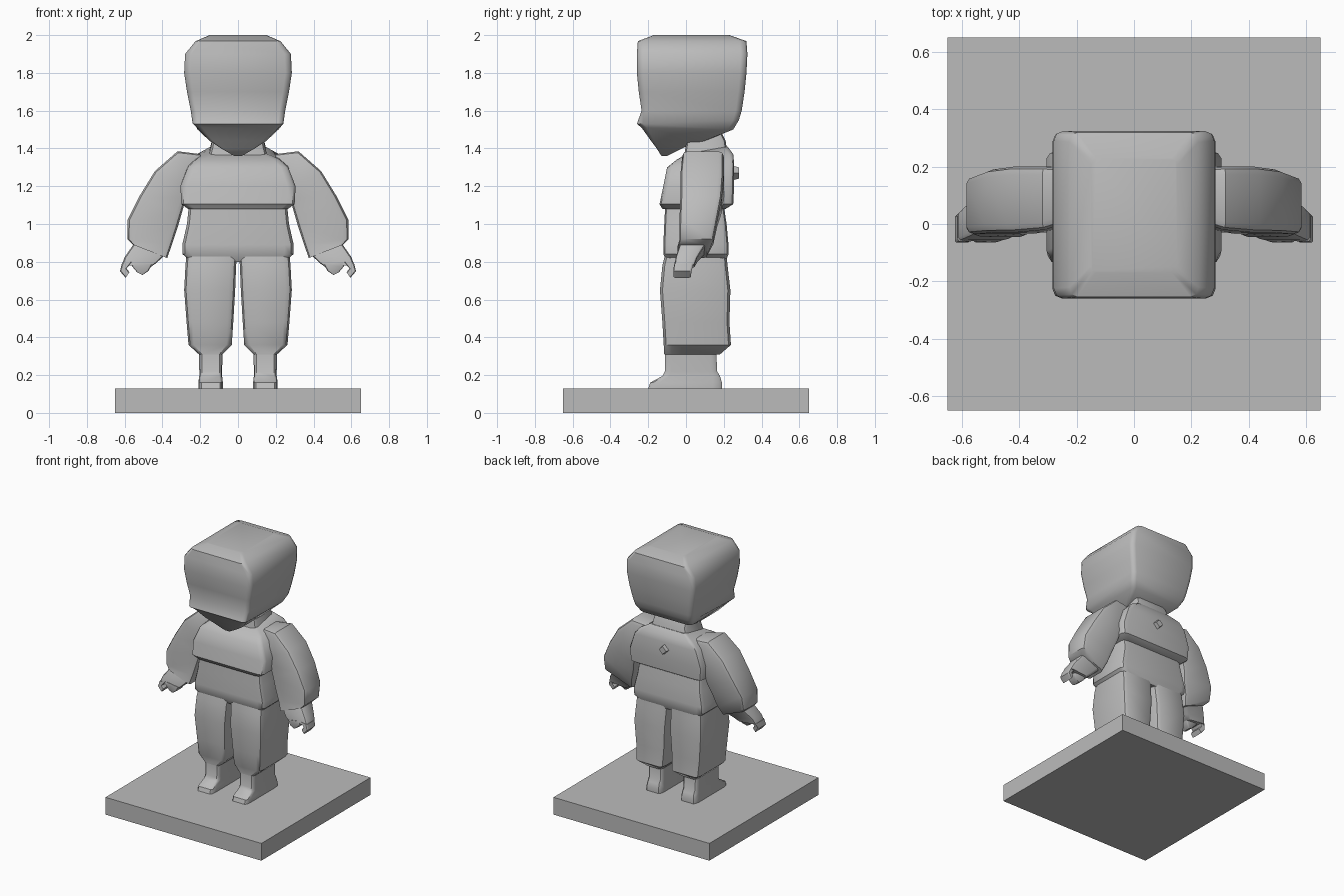
import bpy, bmesh, math

grey = bpy.data.materials.new("plain grey")
grey.diffuse_color = (0.5, 0.5, 0.5, 1)


def finish(name, bm, angle=40):
    bmesh.ops.recalc_face_normals(bm, faces=bm.faces)
    mesh = bpy.data.meshes.new(name)
    bm.to_mesh(mesh)
    bm.free()
    mesh.materials.append(grey)
    ob = bpy.data.objects.new(name, mesh)
    bpy.context.collection.objects.link(ob)
    bpy.ops.object.select_all(action='DESELECT')
    ob.select_set(True)
    bpy.context.view_layer.objects.active = ob
    bpy.ops.object.shade_smooth_by_angle(angle=math.radians(angle))
    return ob


def ring(xa, za, xb, zb, y0, y1, back=0, corner=0.25):
    """Rounded rectangle from side a to side b; back lifts the rear edge."""
    pts = []
    for k, (cu, cv) in enumerate([(1, 1), (-1, 1), (-1, -1), (1, -1)]):
        for j in range(3):
            ang = math.radians(90 * k + 45 * j)
            u = cu * (1 - corner) + corner * math.cos(ang)
            v = cv * (1 - corner) + corner * math.sin(ang)
            t, s = (u + 1) / 2, (v + 1) / 2
            pts.append((xa + (xb - xa) * t, y0 + (y1 - y0) * s,
                        za + (zb - za) * t + back * s))
    return pts


def loft(name, rings, side=1, angle=40):
    bm = bmesh.new()
    loops = [[bm.verts.new((x * side, y, z)) for x, y, z in r] for r in rings]
    n = len(loops[0])
    for a, b in zip(loops, loops[1:]):
        for i in range(n):
            bm.faces.new((a[i], a[(i + 1) % n], b[(i + 1) % n], b[i]))
    bm.faces.new(loops[0])
    bm.faces.new(loops[-1])
    return finish(name, bm, angle)


def level(rows, corner=0.25):
    """Centred rings from rows of z, half width, front y, back y, rear lift."""
    return [ring(-h, z, h, z, f, b, lift, corner) for z, h, f, b, lift in rows]


# Base plate
bm = bmesh.new()
bmesh.ops.create_cube(bm, size=1)
bmesh.ops.scale(bm, vec=(1.3, 1.3, 0.13), verts=bm.verts)
bmesh.ops.translate(bm, vec=(0, 0, 0.065), verts=bm.verts)
finish("base", bm, 20)

# Head, with overhanging brow and pointed chin
loft("head", level([
    (2.0, 0.15, -0.17, 0.23, 0), (1.968, 0.225, -0.255, 0.32, 0),
    (1.9, 0.28, -0.26, 0.325, 0), (1.8, 0.285, -0.26, 0.32, 0),
    (1.7, 0.27, -0.25, 0.31, 0), (1.6, 0.25, -0.235, 0.295, 0),
    (1.53, 0.24, -0.26, 0.28, 0.02), (1.51, 0.215, -0.235, 0.25, -0.01),
    (1.44, 0.15, -0.185, 0.1, 0), (1.4, 0.09, -0.155, 0.0, 0.01),
    (1.36, 0.02, -0.13, -0.1, 0)], 0.12), angle=50)

# Neck and padded chest
loft("neck", level([(1.5, 0.13, 0, 0.18, 0), (1.42, 0.14, 0, 0.21, 0.02),
                    (1.3, 0.17, -0.02, 0.23, 0)]))
loft("chest", level([
    (1.37, 0.15, 0, 0.22, 0.04), (1.34, 0.22, -0.05, 0.25, 0.03),
    (1.3, 0.265, -0.1, 0.255, 0.02), (1.2, 0.305, -0.12, 0.255, 0),
    (1.105, 0.3, -0.14, 0.25, 0), (1.08, 0.265, -0.125, 0.21, 0)], 0.14))

# Lower jacket
loft("waist", level([
    (1.1, 0.26, -0.11, 0.2, 0), (1.0, 0.27, -0.115, 0.215, 0),
    (0.89, 0.295, -0.12, 0.225, 0), (0.84, 0.293, -0.12, 0.225, 0),
    (0.8, 0.25, -0.1, 0.21, 0)], 0.16))

# Diamond knob on the back
bm = bmesh.new()
bmesh.ops.create_cone(bm, cap_ends=True, segments=4, radius1=0.045,
                      radius2=0.03, depth=0.06)
for v in bm.verts:
    x, y, z = v.co
    v.co = (x, 0.25 + z, 1.27 + y)
finish("back_knob", bm, 30)

for side, tag in ((-1, "left"), (1, "right")):
    # Trouser leg, ankle and shoe: z, inner x, outer x, front y, back y
    leg = [(0.88, 0.0, 0.27, -0.1, 0.21), (0.78, 0.01, 0.278, -0.125, 0.22),
           (0.65, 0.015, 0.285, -0.138, 0.235), (0.48, 0.025, 0.272, -0.125, 0.23),
           (0.36, 0.033, 0.262, -0.118, 0.238), (0.31, 0.082, 0.207, -0.115, 0.18)]
    foot = [(0.33, 0.082, 0.207, -0.11, 0.16), (0.22, 0.084, 0.205, -0.112, 0.165),
            (0.195, 0.084, 0.205, -0.125, 0.18), (0.16, 0.08, 0.21, -0.19, 0.19),
            (0.13, 0.08, 0.21, -0.2, 0.19)]
    for name, rows in (("leg", leg), ("foot", foot)):
        loft(f"{tag}_{name}", [ring(a, z, b, z, f, k) for z, a, b, f, k in rows], side)

    # Sleeve from shoulder to cuff
    loft(f"{tag}_arm", [ring(*r) for r in (
        (0.17, 1.2, 0.2, 1.37, 0.02, 0.19), (0.24, 1.17, 0.32, 1.385, -0.02, 0.2),
        (0.28, 1.12, 0.44, 1.28, -0.03, 0.2), (0.3, 1.05, 0.52, 1.15, -0.03, 0.19),
        (0.32, 0.98, 0.585, 1.02, -0.035, 0.165), (0.35, 0.89, 0.585, 0.92, -0.035, 0.145),
        (0.375, 0.82, 0.555, 0.89, -0.045, 0.11))], side)

    # Mitten hand, curled fingers and thumb
    loft(f"{tag}_palm", [ring(*r) for r in (
        (0.39, 0.835, 0.555, 0.89, -0.035, 0.1), (0.43, 0.795, 0.6, 0.825, -0.055, 0.06),
        (0.465, 0.77, 0.615, 0.785, -0.06, 0.045))], side)
    loft(f"{tag}_fingers", [ring(*r) for r in (
        (0.56, 0.8, 0.615, 0.79, -0.06, 0.04), (0.59, 0.765, 0.625, 0.75, -0.065, 0.03),
        (0.575, 0.745, 0.595, 0.715, -0.065, 0.025))], side)
    loft(f"{tag}_thumb", [ring(*r) for r in (
        (0.455, 0.785, 0.56, 0.8, -0.06, 0.03), (0.475, 0.75, 0.56, 0.775, -0.065, 0.02),
        (0.505, 0.73, 0.535, 0.745, -0.06, 0.0))], side)
